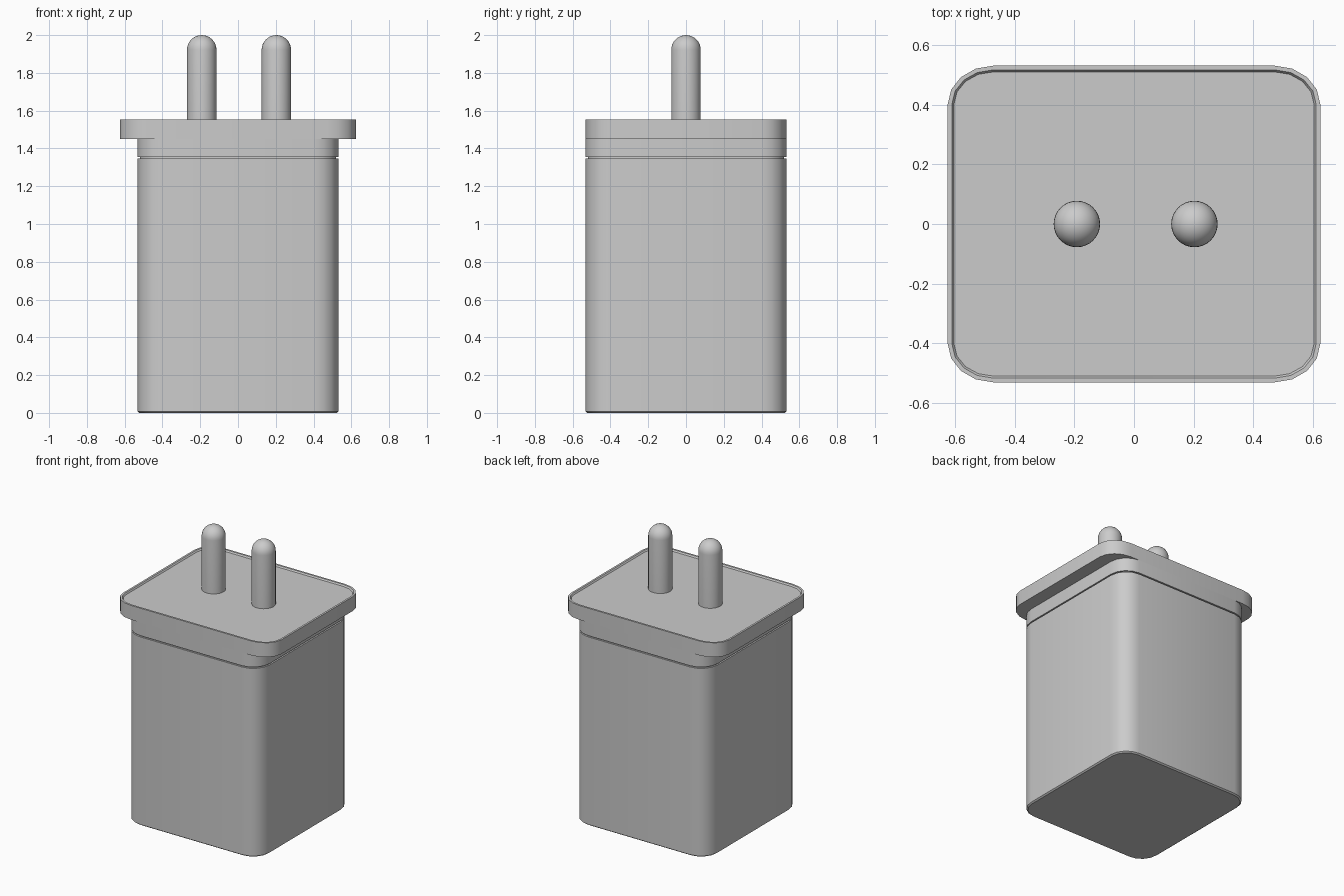
import bpy, bmesh, math

if "Cube" in bpy.data.objects:
    bpy.data.objects.remove(bpy.data.objects["Cube"])

SEG = 4  # segments per rounded corner


def ring(hx, hy, rx, ry):
    """Rounded rectangle outline, counter-clockwise."""
    pts = []
    for k, (sx, sy) in enumerate([(1, 1), (-1, 1), (-1, -1), (1, -1)]):
        for i in range(SEG + 1):
            a = math.pi / 2 * (k + i / SEG)
            pts.append((sx * (hx - rx) + rx * math.cos(a),
                        sy * (hy - ry) + ry * math.sin(a)))
    return pts


def finish(name, bm, angle=35):
    bmesh.ops.recalc_face_normals(bm, faces=bm.faces)
    me = bpy.data.meshes.new(name)
    bm.to_mesh(me)
    bm.free()
    ob = bpy.data.objects.new(name, me)
    bpy.context.collection.objects.link(ob)
    bpy.ops.object.select_all(action='DESELECT')
    ob.select_set(True)
    bpy.context.view_layer.objects.active = ob
    bpy.ops.object.shade_smooth_by_angle(angle=math.radians(angle))
    return ob


def loft(name, hx, hy, rx, ry, levels):
    """Closed stack of rounded rectangles; levels are (inset, z)."""
    bm = bmesh.new()
    rings = [[bm.verts.new((x, y, z))
              for x, y in ring(hx - d, hy - d, rx - d, ry - d)]
             for d, z in levels]
    n = len(rings[0])
    for a, b in zip(rings, rings[1:]):
        for i in range(n):
            j = (i + 1) % n
            bm.faces.new((a[i], a[j], b[j], b[i]))
    bm.faces.new(rings[0][::-1])
    bm.faces.new(rings[-1])
    return finish(name, bm)


def pin(name, x, r=0.078, z0=1.50, top=2.0, segs=32, dome=8):
    """Round contact pin with a domed tip, spun from a profile."""
    bm = bmesh.new()
    prof = [(0, z0), (r, z0)]
    prof += [(r * math.cos(a), top - r + r * math.sin(a))
             for a in (math.pi / 2 * i / dome for i in range(dome))]
    prof.append((0, top))
    vs = [bm.verts.new((x + px, 0, pz)) for px, pz in prof]
    es = [bm.edges.new(e) for e in zip(vs, vs[1:])]
    bmesh.ops.spin(bm, geom=vs + es, cent=(x, 0, 0), axis=(0, 0, 1),
                   angle=2 * math.pi, steps=segs)
    bmesh.ops.remove_doubles(bm, verts=bm.verts, dist=1e-4)
    return finish(name, bm)


# Main case: chamfered foot, seam groove, short neck under the plate
loft("case_body", 0.532, 0.532, 0.13, 0.13,
     [(0.01, 0), (0, 0.008), (0, 1.347), (0.012, 1.347),
      (0.012, 1.356), (0, 1.356), (0, 1.45)])

# Wider socket plate with a thin raised rim
loft("top_plate", 0.626, 0.532, 0.153, 0.13,
     [(0, 1.45), (0, 1.552), (0.014, 1.552), (0.021, 1.542)])

# Contact pins
for name, x in (("left_pin", -0.192), ("right_pin", 0.203)):
    pin(name, x)
